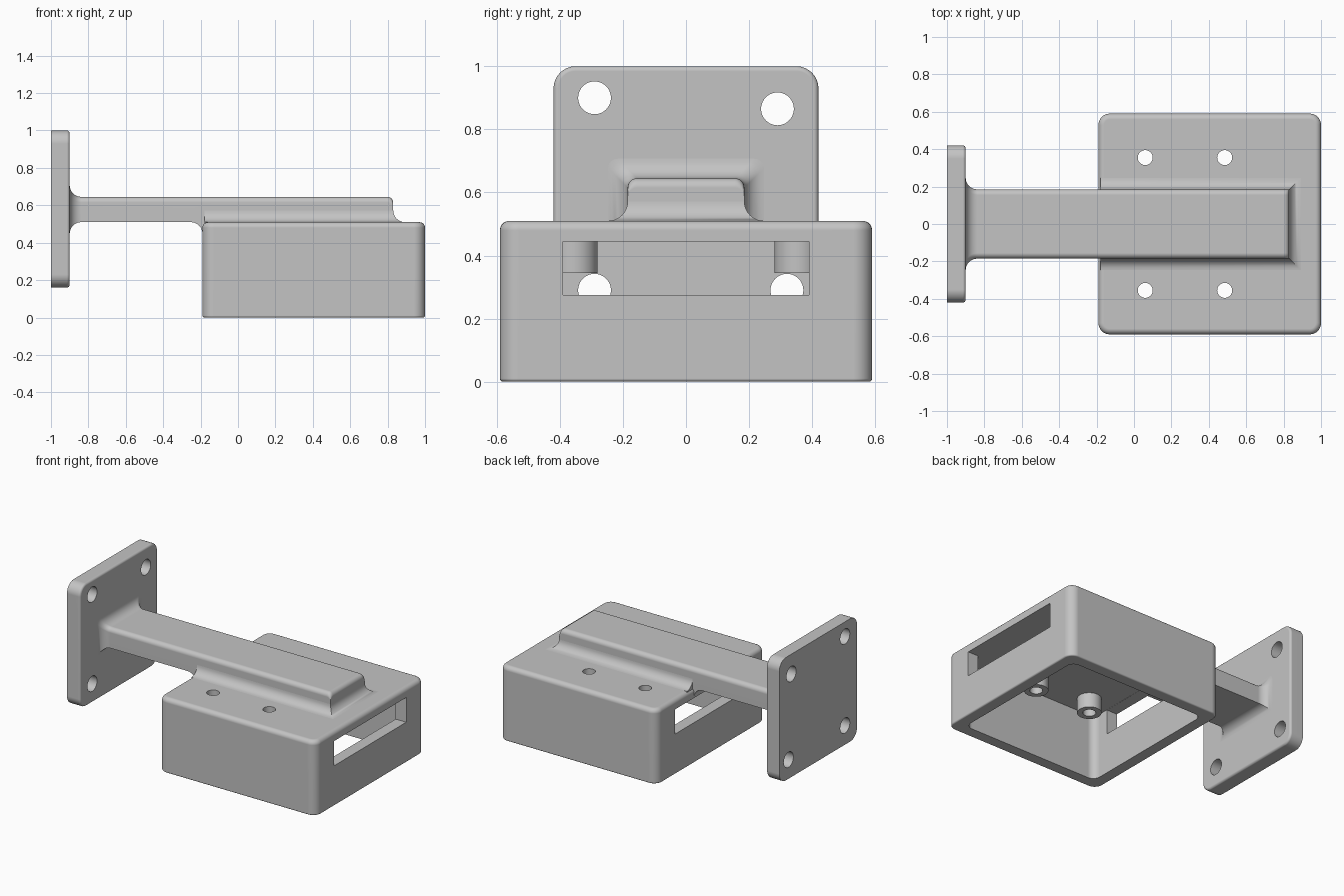
import bpy, bmesh, math
from mathutils import Matrix, Vector

if "Cube" in bpy.data.objects:
    bpy.data.objects.remove(bpy.data.objects["Cube"], do_unlink=True)

grey = bpy.data.materials.new("plain grey")
grey.use_nodes = True
grey.diffuse_color = (0.55, 0.55, 0.55, 1)
grey.node_tree.nodes["Principled BSDF"].inputs["Base Color"].default_value = grey.diffuse_color


def finish_mesh(name, bm):
    bmesh.ops.recalc_face_normals(bm, faces=bm.faces)
    mesh = bpy.data.meshes.new(name)
    bm.to_mesh(mesh)
    bm.free()
    mesh.materials.append(grey)
    ob = bpy.data.objects.new(name, mesh)
    bpy.context.scene.collection.objects.link(ob)
    return ob


def rounded_box(name, lo, hi, axis=2, corner=0, low=0, high=0):
    """Box with rounded corners along one axis and softened end rims."""
    lo, hi = Vector(lo), Vector(hi)
    bm = bmesh.new()
    bmesh.ops.create_cube(bm, size=1)
    for v in bm.verts:
        v.co = Vector([lo[i] if v.co[i] < 0 else hi[i] for i in range(3)])

    def bevel(edges, radius, segments):
        if radius:
            bmesh.ops.bevel(bm, geom=edges, offset=radius, segments=segments,
                            profile=0.5, affect='EDGES')

    bevel([e for e in bm.edges
           if abs(e.verts[0].co[axis] - e.verts[1].co[axis]) > 0.001], corner, 8)
    for level, radius in ((lo[axis], low), (hi[axis], high)):
        bevel([e for e in bm.edges
               if all(abs(v.co[axis] - level) < 1e-5 for v in e.verts)], radius, 5)
    return finish_mesh(name, bm)


def cylinder(name, centre, radius, depth, axis='Z'):
    bm = bmesh.new()
    turn = Matrix.Rotation(math.pi / 2, 4, 'Y') if axis == 'X' else Matrix()
    bmesh.ops.create_cone(bm, cap_ends=True, segments=40, radius1=radius, radius2=radius,
                          depth=depth, matrix=Matrix.Translation(centre) @ turn)
    return finish_mesh(name, bm)


def loft(name, rings):
    bm = bmesh.new()
    rows = [[bm.verts.new(p) for p in ring] for ring in rings]
    for a, b in zip(rows, rows[1:]):
        for i in range(len(a)):
            j = (i + 1) % len(a)
            bm.faces.new((a[i], a[j], b[j], b[i]))
    bm.faces.new(rows[0])
    bm.faces.new(rows[-1])
    return finish_mesh(name, bm)


def combine(ob, tool, operation='DIFFERENCE'):
    mod = ob.modifiers.new("combine", 'BOOLEAN')
    mod.object, mod.operation, mod.solver = tool, operation, 'EXACT'
    bpy.context.view_layer.objects.active = ob
    bpy.ops.object.modifier_apply(modifier=mod.name)
    bpy.data.objects.remove(tool, do_unlink=True)


# Housing: hollow below, with a slot through both end walls
BACK, TOP, WALL, CEILING = -0.19, 0.51, 0.08, 0.445
housing = rounded_box("housing", (BACK, -0.59, 0), (1, 0.59, TOP), 2, 0.06, 0.01, 0.03)
combine(housing, rounded_box("cavity", (BACK + WALL, -0.59 + WALL, -0.1),
                             (1 - WALL, 0.59 - WALL, CEILING), 2, 0.05))
combine(housing, rounded_box("slot", (BACK - 0.1, -0.39, 0.275), (1.1, 0.39, CEILING - 0.001)))

# Hollow screw posts hanging from the ceiling
for x in (0.06, 0.485):
    for y in (-0.355, 0.355):
        combine(housing, cylinder("post", (x, y, 0.41), 0.075, 0.13), 'UNION')
        combine(housing, cylinder("screw_hole", (x, y, 0.4), 0.04, 0.4))

# Mounting plate with four bolt holes
plate = rounded_box("mounting_plate", (-1, -0.42, 0.16), (-0.9, 0.42, 1), 0, 0.07, 0, 0.015)
for y, z in ((-0.29, 0.9), (0.29, 0.865), (-0.29, 0.29), (0.32, 0.29)):
    combine(plate, cylinder("bolt_hole", (-0.95, y, z), 0.052, 0.3, 'X'))

# Arm: rounded top, flared into the plate and into the housing wall
HALF, ARM_TOP, FLARE, ROUND = 0.185, 0.645, 0.062, 0.03
STEPS = [FLARE * (1 - math.cos(math.pi / 2 * i / 8)) for i in range(9)]


def spread(d):
    return FLARE - math.sqrt(max(0, FLARE ** 2 - (FLARE - d) ** 2))


def arm_ring(x, half, bottom, top):
    pts = [(x, -half, bottom), (x, half, bottom)]
    for start, side in ((0, 1), (90, -1)):
        for k in range(7):
            a = math.radians(start + 15 * k)
            pts.append((x, side * (half - ROUND) + ROUND * math.cos(a),
                        top - ROUND + ROUND * math.sin(a)))
    return pts


rings = [arm_ring(-0.93, HALF + FLARE, TOP - FLARE, ARM_TOP + FLARE)]
for d in STEPS:
    o = spread(d)
    rings.append(arm_ring(-0.9 + d, HALF + o, TOP - o, ARM_TOP + o))
for d in reversed(STEPS):
    rings.append(arm_ring(BACK - d, HALF, TOP - spread(d), ARM_TOP))
rings.append(arm_ring(BACK + 0.03, HALF, TOP - FLARE, ARM_TOP))
rings.append(arm_ring(BACK + 0.05, HALF, TOP - 0.03, ARM_TOP))
for k in range(7):
    a = math.radians(15 * k)
    rings.append(arm_ring(0.8 + ROUND * math.sin(a), HALF, TOP - 0.03,
                          ARM_TOP - ROUND * (1 - math.cos(a))))
arm = loft("arm", rings)


# Curved skirt where the arm meets the housing top
def skirt_ring(z, o):
    x0, x1, y = BACK + 0.01, 0.83 + o, HALF + o
    return [(x0, -y, z), (x1, -y, z), (x1, y, z), (x0, y, z)]


skirt = loft("arm_skirt", [skirt_ring(TOP - 0.03, FLARE)]
             + [skirt_ring(TOP + d, spread(d)) for d in STEPS])

# Smooth the curved surfaces and keep the flats flat
bpy.ops.object.select_all(action='DESELECT')
for ob in (housing, plate, arm, skirt):
    ob.select_set(True)
bpy.context.view_layer.objects.active = housing
bpy.ops.object.shade_smooth_by_angle(angle=math.radians(30))
for ob in (housing, plate, arm, skirt):
    ob.modifiers.new("even shading", 'WEIGHTED_NORMAL').keep_sharp = True
